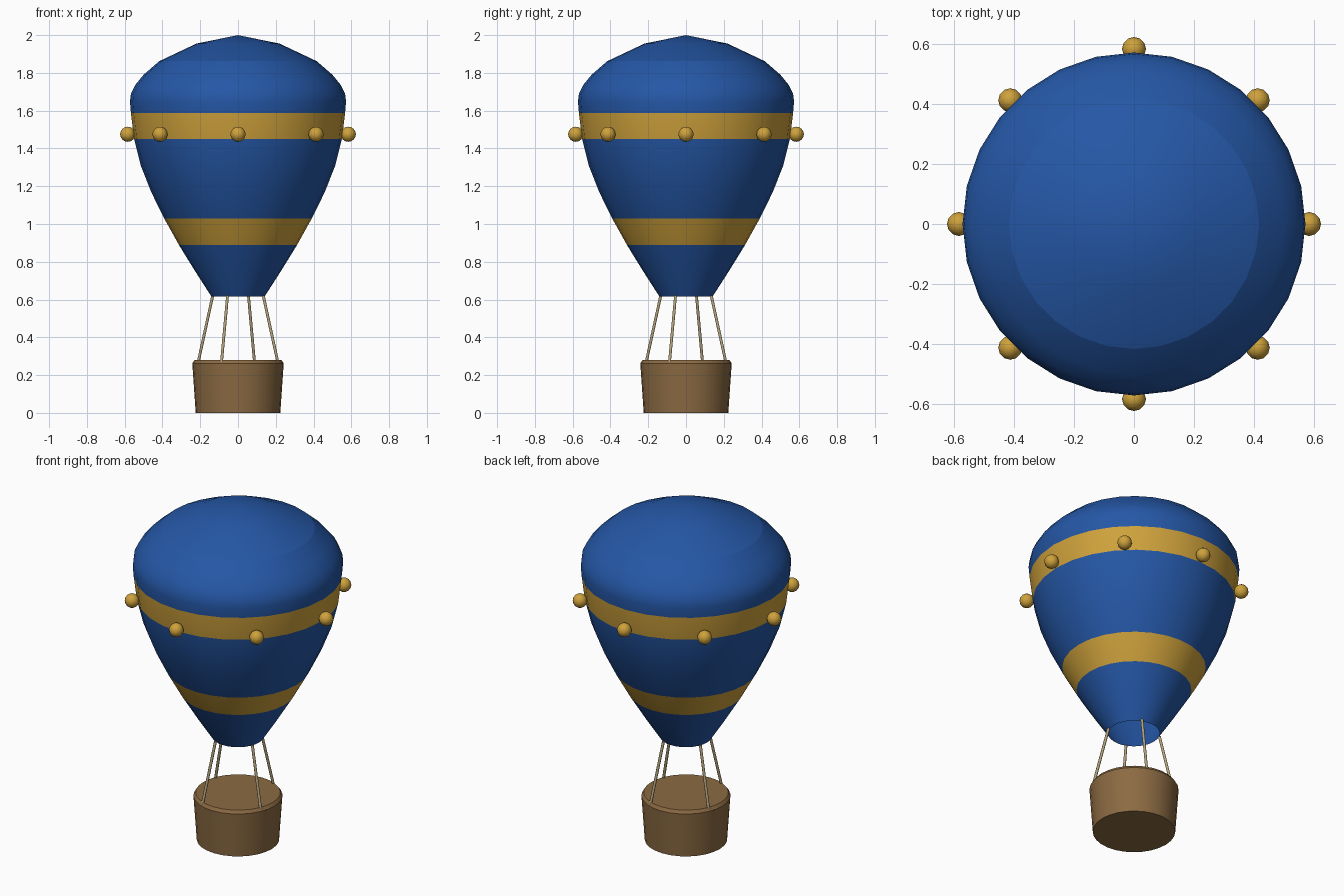
import bpy, bmesh
from math import pi, cos, sin, radians
from mathutils import Vector

if "Cube" in bpy.data.objects:
    bpy.data.objects.remove(bpy.data.objects["Cube"])


def material(name, rgb):
    m = bpy.data.materials.new(name)
    m.use_nodes = True
    m.diffuse_color = (*rgb, 1)
    m.node_tree.nodes["Principled BSDF"].inputs["Base Color"].default_value = (*rgb, 1)
    return m


blue = material("royal_blue", (0.018, 0.095, 0.38))
gold = material("gold", (0.62, 0.36, 0.045))
wicker = material("wicker_brown", (0.26, 0.145, 0.055))
hemp = material("rope_tan", (0.45, 0.36, 0.2))


def finish(name, bm, mats, angle=35):
    mesh = bpy.data.meshes.new(name)
    bmesh.ops.recalc_face_normals(bm, faces=bm.faces)
    bm.to_mesh(mesh)
    bm.free()
    for m in mats:
        mesh.materials.append(m)
    obj = bpy.data.objects.new(name, mesh)
    bpy.context.collection.objects.link(obj)
    bpy.ops.object.select_all(action="DESELECT")
    obj.select_set(True)
    bpy.context.view_layer.objects.active = obj
    bpy.ops.object.shade_smooth_by_angle(angle=radians(angle))
    return obj


def lathe(profile, sides):
    """Revolve (radius, z) points about the z axis."""
    bm = bmesh.new()
    verts = [bm.verts.new((r, 0, z)) for r, z in profile]
    edges = [bm.edges.new(pair) for pair in zip(verts, verts[1:])]
    bmesh.ops.spin(bm, geom=verts + edges, cent=(0, 0, 0), axis=(0, 0, 1),
                   angle=2 * pi, steps=sides, use_duplicate=False)
    bmesh.ops.remove_doubles(bm, verts=bm.verts, dist=0.0005)
    return bm


def polar(radius, angle, z):
    return Vector((radius * cos(angle), radius * sin(angle), z))


# Envelope: open at the mouth, gold bands chosen by height
SIDES = 28
bm = lathe([(0.14, 0.615), (0.227, 0.75), (0.312, 0.888), (0.39, 1.028),
            (0.46, 1.17), (0.515, 1.31), (0.55, 1.449), (0.567, 1.588),
            (0.572, 1.65), (0.567, 1.69), (0.545, 1.735), (0.5, 1.79),
            (0.417, 1.862)], SIDES)
for f in bm.faces:
    z = f.calc_center_median().z
    f.material_index = int(0.888 < z < 1.028 or 1.449 < z < 1.588)
finish("envelope", bm, [blue, gold])

# Crown cap closing the top
bm = lathe([(0.417, 1.862), (0.22, 1.955), (0, 2)], SIDES)
finish("crown_cap", bm, [blue])

# Ornament beads around the upper band
for i in range(8):
    bm = bmesh.new()
    bmesh.ops.create_uvsphere(bm, u_segments=12, v_segments=8, radius=0.04)
    bmesh.ops.translate(bm, verts=bm.verts, vec=polar(0.584, i * pi / 4, 1.475))
    finish(f"bead_{i + 1}", bm, [gold], 60)

# Basket with a softened top rim
bm = lathe([(0, 0), (0.224, 0), (0.242, 0.262), (0.23, 0.28), (0, 0.28)], 28)
finish("basket", bm, [wicker])

# Four ropes from basket to mouth
for i in range(4):
    a = radians(67.5 + 90 * i)
    low, high = polar(0.229, a, 0.265), polar(0.145, a, 0.62)
    axis = high - low
    bm = bmesh.new()
    bmesh.ops.create_cone(bm, cap_ends=True, segments=8, radius1=0.008,
                          radius2=0.008, depth=axis.length)
    bmesh.ops.rotate(bm, verts=bm.verts, cent=(0, 0, 0),
                     matrix=axis.to_track_quat("Z", "Y").to_matrix())
    bmesh.ops.translate(bm, verts=bm.verts, vec=(low + high) / 2)
    finish(f"rope_{i + 1}", bm, [hemp], 50)
